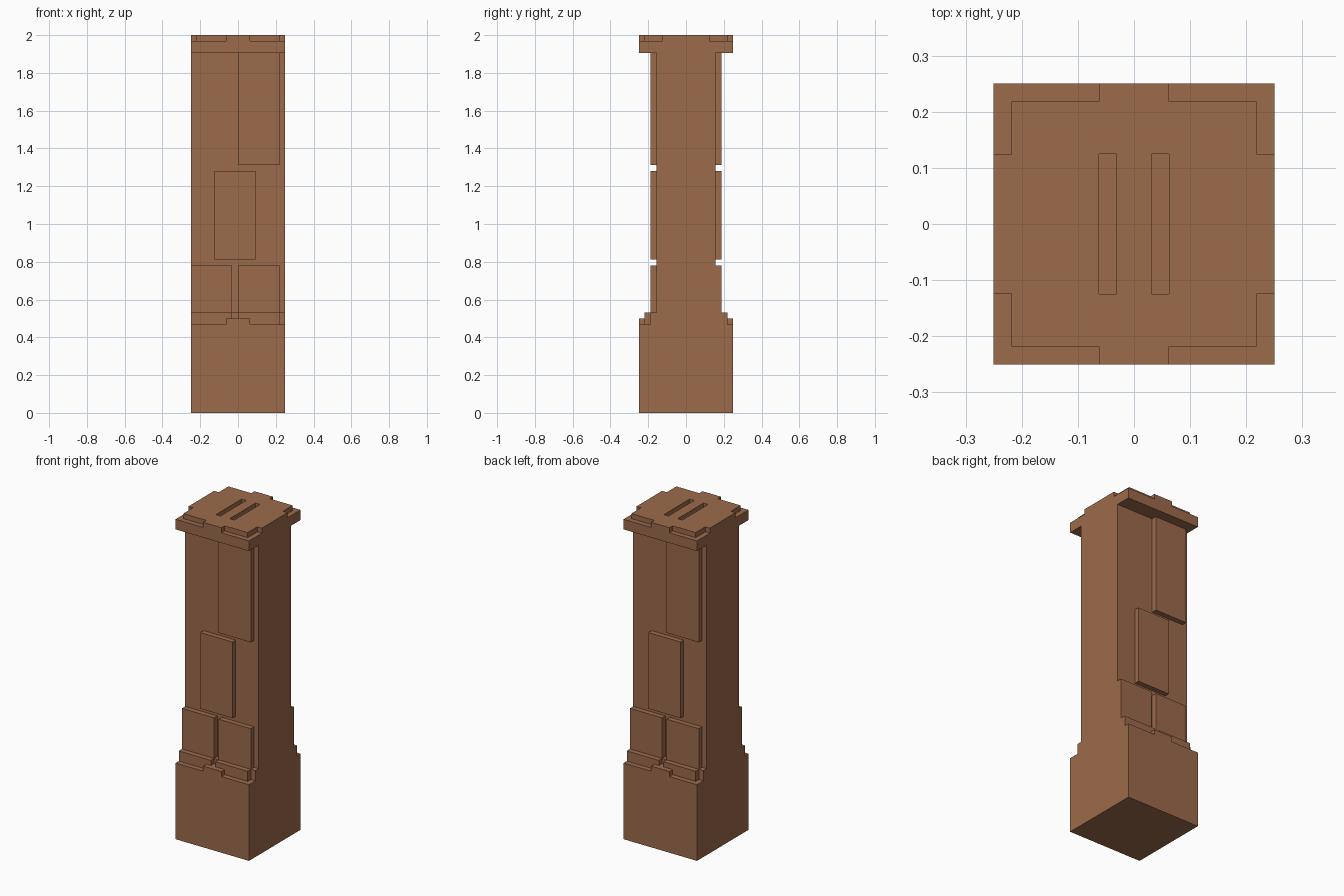
import bpy
import bmesh
from mathutils import Vector

U = 1 / 32  # grid unit shared by every part

cube = bpy.data.objects.get("Cube")
if cube:
    bpy.data.objects.remove(cube, do_unlink=True)

brown = bpy.data.materials.new("brown_clay")
brown.use_nodes = True
colour = (0.33, 0.145, 0.07, 1)
brown.diffuse_color = colour
brown.node_tree.nodes["Principled BSDF"].inputs["Base Color"].default_value = colour


def prism(name, outline, offset):
    """Extrude a flat outline (in grid units) along an offset."""
    bm = bmesh.new()
    face = bm.faces.new([bm.verts.new(Vector(p) * U) for p in outline])
    top = bmesh.ops.extrude_face_region(bm, geom=[face])["geom"]
    moved = [g for g in top if isinstance(g, bmesh.types.BMVert)]
    bmesh.ops.translate(bm, verts=moved, vec=Vector(offset) * U)
    bmesh.ops.recalc_face_normals(bm, faces=bm.faces[:])
    mesh = bpy.data.meshes.new(name)
    bm.to_mesh(mesh)
    bm.free()
    mesh.materials.append(brown)
    obj = bpy.data.objects.new(name, mesh)
    bpy.context.collection.objects.link(obj)
    return obj


def box(name, x0, x1, y0, y1, z0, z1):
    outline = [(x0, y0, z0), (x1, y0, z0), (x1, y1, z0), (x0, y1, z0)]
    return prism(name, outline, (0, 0, z1 - z0))


# Column body: base, plinth step, shaft and cap slab in one side profile
half = [(8, 0), (8, 15), (6, 15), (6, 17), (5, 17), (5, 61), (8, 61), (8, 63)]
profile = half + [(-y, z) for y, z in reversed(half)]
prism("column_body", [(-8, y, z) for y, z in profile], (16, 0, 0))

# Raised crown with notched corners
corner = [(8, 4), (7, 4), (7, 7), (2, 7), (2, 8)]
right_half = [(x, -y) for x, y in reversed(corner)] + corner
plan = right_half + [(-x, -y) for x, y in right_half]
crown = prism("crown", [(x, y, 63) for x, y in plan], (0, 0, 1))

# Two slots cut through the crown
for side in (-1, 1):
    cutter = box("slot_cutter", side * 1.5 - 0.5, side * 1.5 + 0.5, -4, 4, 62, 65)
    cutter.hide_render = True
    cut = crown.modifiers.new("slot", "BOOLEAN")
    cut.operation = "DIFFERENCE"
    cut.solver = "EXACT"
    cut.object = cutter
    bpy.context.view_layer.objects.active = crown
    bpy.ops.object.modifier_apply(modifier=cut.name)
    bpy.data.objects.remove(cutter, do_unlink=True)

# Bricks on the front, repeated on the back by a half turn
bricks = {
    "upper_brick": (0, 7, 5, 6, 42, 61),
    "middle_brick": (-4, 3, 5, 6, 26, 41),
    "lower_right_brick": (-8, -1, 5, 6, 17, 25),
    "lower_left_brick": (0, 7, 5, 6, 17, 25),
    "right_ledge": (-8, -1, 6, 7, 15, 17),
    "left_ledge": (0, 7, 6, 7, 15, 17),
    "centre_ledge": (-2, 2, 6, 8, 15, 16),
}
for name, (x0, x1, near, far, z0, z1) in bricks.items():
    box("front_" + name, x0, x1, -far, -near, z0, z1)
    box("back_" + name, -x1, -x0, near, far, z0, z1)
